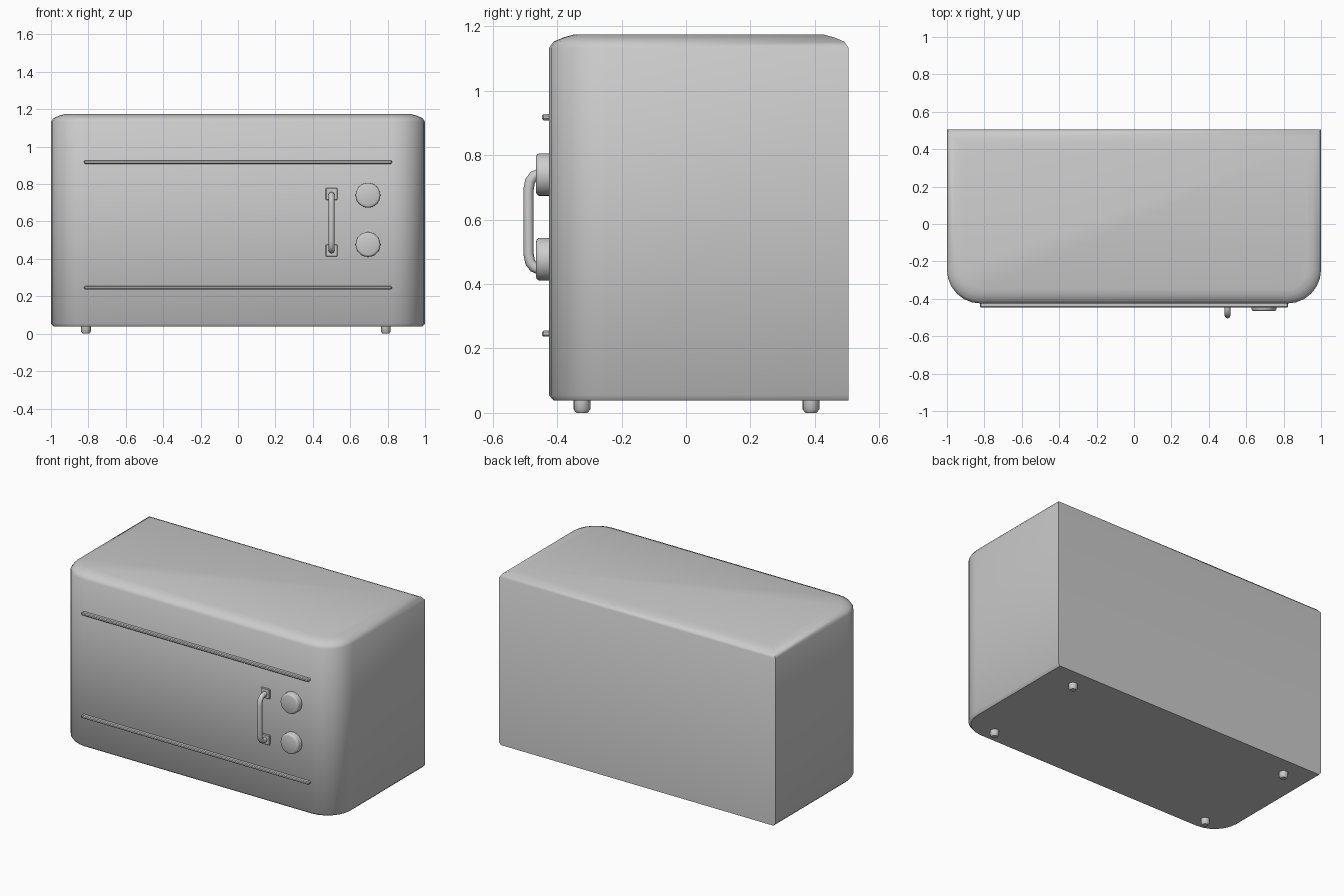
import bpy, bmesh, math
from mathutils import Matrix, Vector

if "Cube" in bpy.data.objects:
    bpy.data.objects.remove(bpy.data.objects["Cube"])


def finish(name, bm, angle=40):
    bmesh.ops.recalc_face_normals(bm, faces=bm.faces[:])
    mesh = bpy.data.meshes.new(name)
    bm.to_mesh(mesh)
    bm.free()
    obj = bpy.data.objects.new(name, mesh)
    bpy.context.collection.objects.link(obj)
    bpy.ops.object.select_all(action='DESELECT')
    obj.select_set(True)
    bpy.context.view_layer.objects.active = obj
    bpy.ops.object.shade_smooth_by_angle(angle=math.radians(angle))
    return obj


def box(name, centre, size, bevel):
    bm = bmesh.new()
    bmesh.ops.create_cube(bm, size=1, matrix=Matrix.Translation(centre) @ Matrix.Diagonal((*size, 1)))
    bmesh.ops.bevel(bm, geom=bm.edges[:], offset=bevel, segments=1, affect='EDGES')
    return finish(name, bm, 30)


def lathe(name, profile, matrix, sides):
    # stacked rings of (radius, height), capped at both ends
    bm = bmesh.new()
    rings = [[bm.verts.new(matrix @ Vector((r * math.cos(2 * math.pi * i / sides),
                                            r * math.sin(2 * math.pi * i / sides), h)))
              for i in range(sides)] for r, h in profile]
    skin(bm, rings)
    return finish(name, bm)


def skin(bm, rings):
    n = len(rings[0])
    for a, b in zip(rings, rings[1:]):
        for i in range(n):
            j = (i + 1) % n
            bm.faces.new((a[i], a[j], b[j], b[i]))
    bm.faces.new(rings[0])
    bm.faces.new(rings[-1])


# Body: plan outline with round front corners, stacked with insets at top and bottom
FRONT, BACK, R, STEPS = -0.425, 0.505, 0.18, 6


def body_ring(bm, z, inset, back_inset):
    pts = [(-1 + inset, BACK - back_inset)]
    for side, start in ((-1, 180), (1, 270)):
        for k in range(STEPS + 1):
            a = math.radians(start + 90 * k / STEPS)
            r = R - inset
            pts.append((side * (1 - R) + r * math.cos(a), FRONT + R + r * math.sin(a)))
    pts.append((1 - inset, BACK - back_inset))
    return [bm.verts.new((x, y, z)) for x, y in pts]


bm = bmesh.new()
layers = [(0.038, 0.014, 0), (0.055, 0, 0), (1.133, 0, 0),
          (1.153, 0.014, 0.014), (1.166, 0.045, 0.045), (1.175, 0.078, 0.078)]
skin(bm, [body_ring(bm, *layer) for layer in layers])
finish("body", bm)

# Door trim strips
for label, z in (("upper", 0.918), ("lower", 0.246)):
    box(label + "_trim", (0, -0.432, z), (1.645, 0.03, 0.019), 0.005)

# Control knobs
for label, z in (("upper", 0.74), ("lower", 0.477)):
    m = Matrix.Translation((0.695, -0.42, z)) @ Matrix.Rotation(math.pi / 2, 4, 'X')
    lathe(label + "_knob", [(0.066, 0), (0.066, 0.036), (0.062, 0.043), (0.054, 0.046)], m, 32)

# Handle mounting plates
for label, z in (("upper", 0.747), ("lower", 0.445)):
    box(label + "_handle_plate", (0.5, -0.427, z), (0.062, 0.016, 0.064), 0.003)

# Handle: round tube along a bent path
half = [(-0.425, 0.149), (-0.455, 0.149), (-0.472, 0.142), (-0.484, 0.126), (-0.489, 0.1)]
path = half + [(y, -z) for y, z in reversed(half)]
curve = bpy.data.curves.new("handle", 'CURVE')
curve.dimensions = '3D'
curve.bevel_depth = 0.016
curve.bevel_resolution = 2
curve.use_fill_caps = True
spline = curve.splines.new('POLY')
spline.points.add(len(path) - 1)
for p, (y, z) in zip(spline.points, path):
    p.co = (0.5, y, 0.594 + z, 1)
spline.use_smooth = True
handle = bpy.data.objects.new("handle", curve)
bpy.context.collection.objects.link(handle)

# Feet
for side, x in (("left", -0.813), ("right", 0.79)):
    for end, y in (("front", -0.323), ("back", 0.388)):
        lathe(f"{end}_{side}_foot", [(0.017, 0), (0.026, 0.011), (0.026, 0.042)],
              Matrix.Translation((x, y, 0)), 16)
